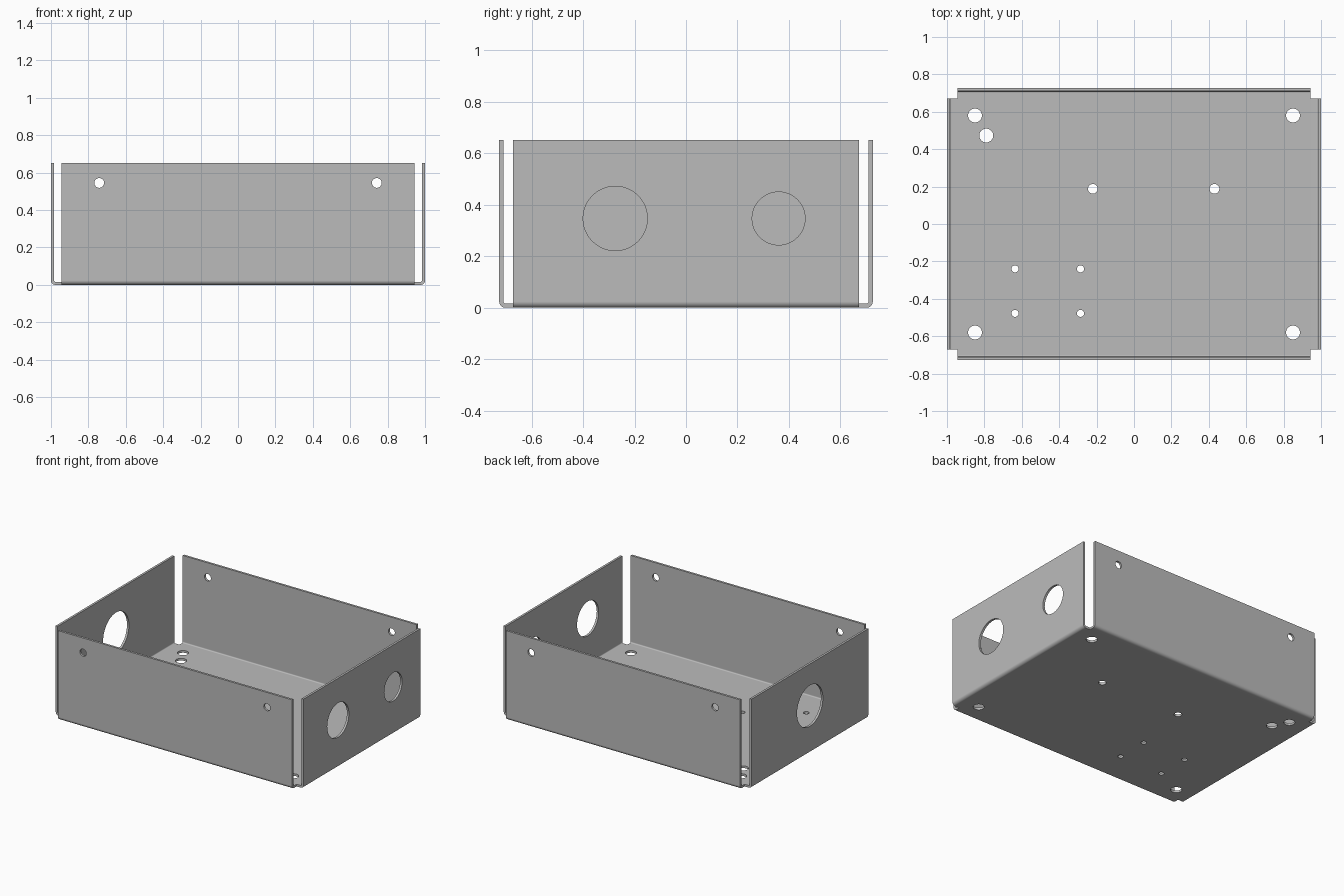
import bpy, bmesh, math
from mathutils import Matrix, Vector

if "Cube" in bpy.data.objects:
    bpy.data.objects.remove(bpy.data.objects["Cube"])

X, Y, H = 1.0, 0.726, 0.652        # outer half sizes and height
FX, FY = 0.943, 0.672              # half widths of the wall flanges
T, R, SEG = 0.016, 0.024, 6        # sheet thickness, outer bend radius

grey = bpy.data.materials.new("sheet_grey")
grey.diffuse_color = (0.5, 0.5, 0.5, 1)
grey.use_nodes = True
grey.node_tree.nodes["Principled BSDF"].inputs["Base Color"].default_value = grey.diffuse_color


def new_object(name, bm):
    mesh = bpy.data.meshes.new(name)
    bm.to_mesh(mesh)
    bm.free()
    obj = bpy.data.objects.new(name, mesh)
    bpy.context.collection.objects.link(obj)
    return obj


# Outer skin: floor with a bent flange rising from each edge
bm = bmesh.new()
corners = [bm.verts.new((sx * FX, sy * FY, 0))
           for sx, sy in ((-1, -1), (-1, 1), (1, 1), (1, -1))]
bm.faces.new(corners)


def bend_flange(a, b, outward, reach):
    inner = FX if outward.x else FY
    path = [(reach - R - inner, 0)]
    for i in range(1, SEG + 1):
        t = math.pi / 2 * i / SEG
        path.append((reach - R + R * math.sin(t) - inner, R - R * math.cos(t)))
    path.append((reach - inner, H))
    last = (a, b)
    for d, z in path:
        row = [bm.verts.new(v.co + outward * d + Vector((0, 0, z))) for v in (a, b)]
        bm.faces.new((last[1], last[0], row[0], row[1]))
        last = row


for i, (out, reach) in enumerate((((-1, 0, 0), X), ((0, 1, 0), Y),
                                  ((1, 0, 0), X), ((0, -1, 0), Y))):
    bend_flange(corners[i], corners[(i + 1) % 4], Vector(out), reach)
bmesh.ops.recalc_face_normals(bm, faces=bm.faces)
floor = min(bm.faces, key=lambda f: f.calc_center_median().z)
if floor.normal.z > 0:
    bmesh.ops.reverse_faces(bm, faces=bm.faces)
box = new_object("enclosure_tray", bm)
box.data.materials.append(grey)

# Hole cutters
cut = bmesh.new()


def hole(x, y, z, r, axis="Z"):
    turn = {"Z": Matrix(), "X": Matrix.Rotation(math.pi / 2, 4, "Y"),
            "Y": Matrix.Rotation(math.pi / 2, 4, "X")}[axis]
    bmesh.ops.create_cone(cut, cap_ends=True, segments=48, radius1=r, radius2=r,
                          depth=0.1, matrix=Matrix.Translation((x, y, z)) @ turn)


for sx in (-1, 1):
    for sy in (-1, 1):
        hole(sx * 0.85, sy * 0.58, 0, 0.037)             # mounting holes
        hole(sx * 0.742, sy * Y, 0.545, 0.026, "Y")      # lid screw holes
hole(-0.79, 0.473, 0, 0.037)
for x in (-0.22, 0.43):
    hole(x, 0.188, 0, 0.026)
for x in (-0.636, -0.286):                               # board standoff holes
    for y in (-0.24, -0.478):
        hole(x, y, 0, 0.019)
hole(X, -0.275, 0.347, 0.125, "X")                       # side wall openings
hole(X, 0.36, 0.347, 0.103, "X")
hole(-X, 0.0, 0.347, 0.149, "X")
cutter = new_object("hole_cutter", cut)
cutter.hide_render = True

# Thickness and holes
solid = box.modifiers.new("thickness", "SOLIDIFY")
solid.thickness = T
solid.offset = -1
solid.use_even_offset = True
drill = box.modifiers.new("holes", "BOOLEAN")
drill.operation = "DIFFERENCE"
drill.solver = "EXACT"
drill.object = cutter
bpy.context.view_layer.objects.active = box
box.select_set(True)
for name in ("thickness", "holes"):
    bpy.ops.object.modifier_apply(modifier=name)
bpy.data.objects.remove(cutter)

# Smooth bends, crisp edges
bpy.ops.object.shade_smooth_by_angle(angle=math.radians(30))
weighted = box.modifiers.new("flat_panels", "WEIGHTED_NORMAL")
weighted.keep_sharp = True
